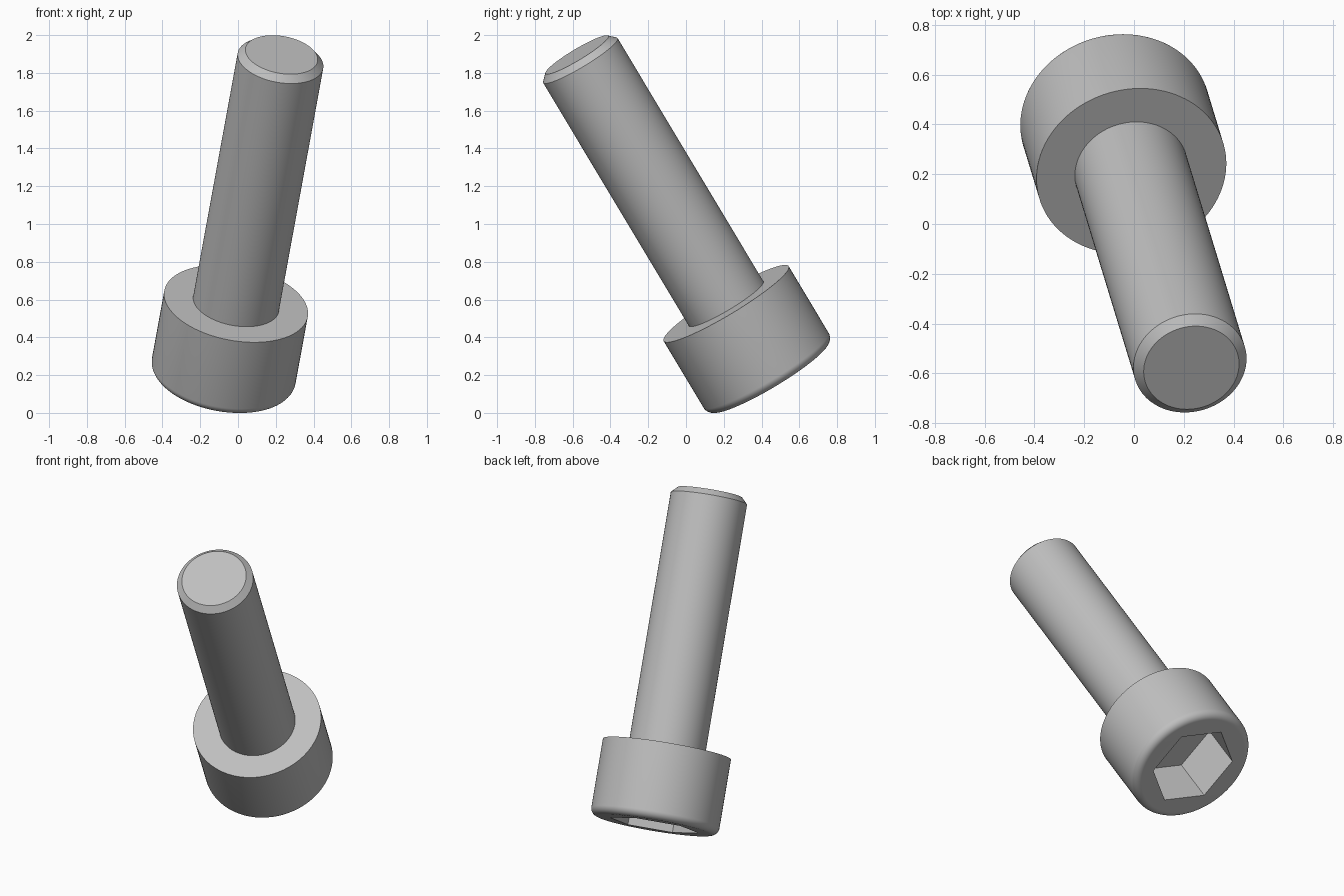
import bpy, bmesh, math
from mathutils import Vector, Matrix

cube = bpy.data.objects.get("Cube")
if cube:
    bpy.data.objects.remove(cube, do_unlink=True)

SEGMENTS = 96
HEAD_R, HEAD_H, FILLET = 0.386, 0.462, 0.046
SHAFT_R, LENGTH, CHAMFER = 0.23, 2.017, 0.036
SOCKET_R, SOCKET_DEPTH = 0.27, 0.305

# Tilted frame: local z runs from the head face to the tip, local x to a socket corner
axis = Vector((0.155, -0.508, 0.8475)).normalized()
corner = Vector((-0.10, 0.84, 0.53))
corner = (corner - axis * corner.dot(axis)).normalized()
frame = Matrix((corner, axis.cross(corner), axis)).transposed().to_4x4()
frame.translation = (-0.082, 0.447, 0.187)

steel = bpy.data.materials.new("grey_steel")
steel.use_nodes = True
grey = (0.52, 0.52, 0.52, 1)
steel.diffuse_color = grey
steel.node_tree.nodes["Principled BSDF"].inputs["Base Color"].default_value = grey


def lathe(name, profile, segments=SEGMENTS):
    """Spin (radius, height) points around local z and close both ends."""
    bm = bmesh.new()
    rings = []
    for r, z in profile:
        rings.append([bm.verts.new((r * math.cos(a), r * math.sin(a), z))
                      for a in (math.tau * i / segments for i in range(segments))])
    for low, high in zip(rings, rings[1:]):
        for i in range(segments):
            j = (i + 1) % segments
            bm.faces.new((low[i], low[j], high[j], high[i]))
    bm.faces.new(rings[0][::-1])
    bm.faces.new(rings[-1])
    mesh = bpy.data.meshes.new(name)
    bm.to_mesh(mesh)
    bm.free()
    mesh.materials.append(steel)
    obj = bpy.data.objects.new(name, mesh)
    obj.matrix_world = frame
    bpy.context.collection.objects.link(obj)
    return obj


def select_only(obj):
    bpy.ops.object.select_all(action='DESELECT')
    obj.select_set(True)
    bpy.context.view_layer.objects.active = obj


# Head with a rounded outer edge
STEPS = 12
angles = [math.pi / 2 * i / STEPS for i in range(STEPS + 1)]
rounded = [(HEAD_R - FILLET + FILLET * math.sin(a), FILLET - FILLET * math.cos(a))
           for a in angles]
head = lathe("screw_head", rounded + [(HEAD_R, HEAD_H)])

# Hexagonal socket cut into the head
cutter = lathe("socket_cutter", [(SOCKET_R, -0.1), (SOCKET_R, SOCKET_DEPTH)], 6)
cutter.hide_render = True
cut = head.modifiers.new("socket", 'BOOLEAN')
cut.operation = 'DIFFERENCE'
cut.solver = 'EXACT'
cut.object = cutter
select_only(head)
bpy.ops.object.modifier_apply(modifier=cut.name)
bpy.data.objects.remove(cutter, do_unlink=True)

# Shaft with a chamfered tip, seated slightly inside the head
shaft = lathe("screw_shaft", [(SHAFT_R, HEAD_H - 0.02), (SHAFT_R, LENGTH - CHAMFER),
                              (SHAFT_R - CHAMFER, LENGTH)])

for part in (head, shaft):
    select_only(part)
    bpy.ops.object.shade_smooth_by_angle(angle=math.radians(25))
